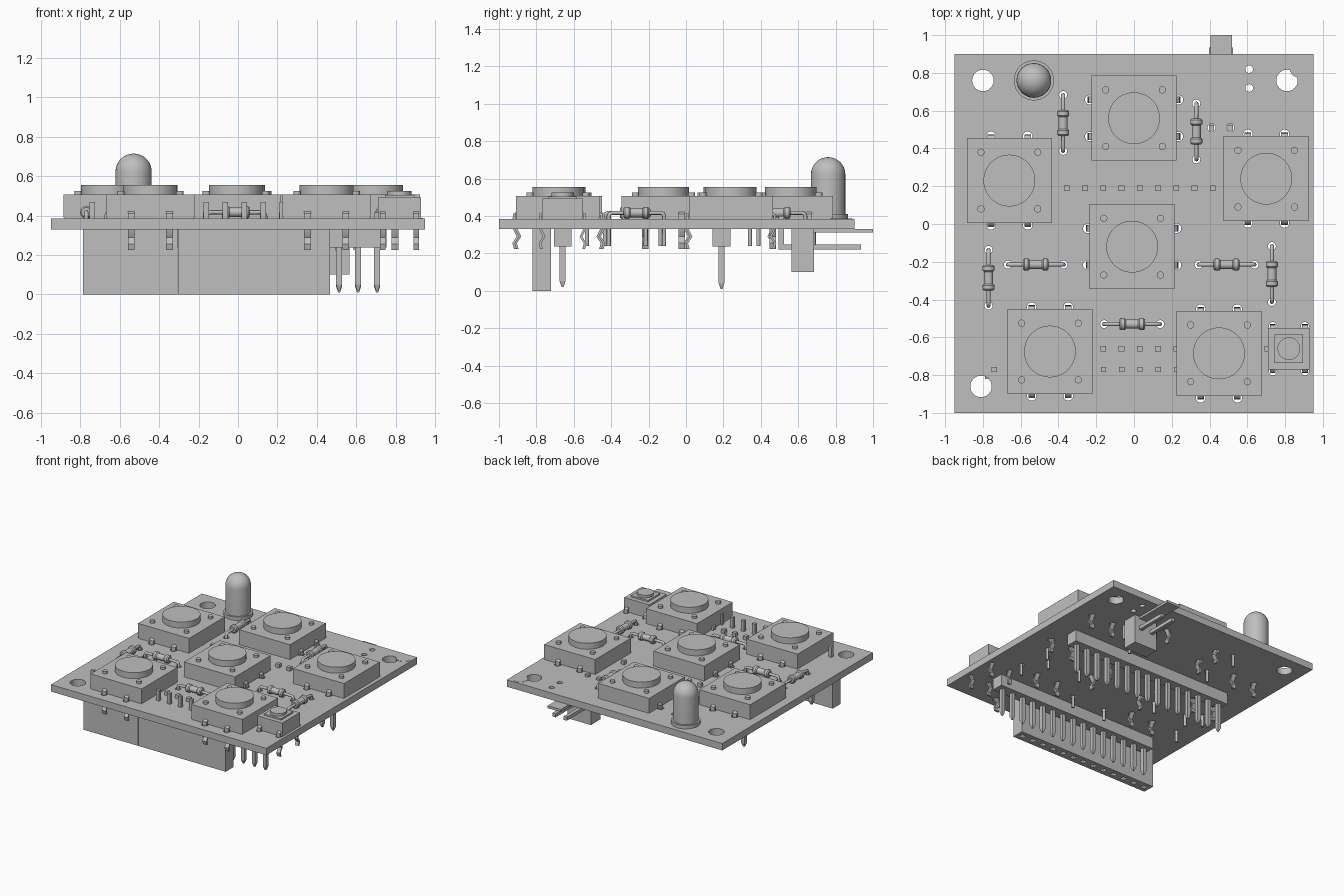
import bpy, bmesh, math
from mathutils import Matrix, Vector

cube = bpy.data.objects.get("Cube")
if cube:
    bpy.data.objects.remove(cube, do_unlink=True)

grey = bpy.data.materials.new("plain_grey")
grey.use_nodes = True
GREY = (0.52, 0.52, 0.52, 1)
grey.diffuse_color = GREY
grey.node_tree.nodes["Principled BSDF"].inputs["Base Color"].default_value = GREY

BOTTOM, TOP = 0.33, 0.385      # circuit board faces
PITCH = 0.0965                 # header pin spacing


def box(bm, x0, x1, y0, y1, z0, z1, taper=1.0):
    """Block; taper shrinks its lower end."""
    size = Vector((x1 - x0, y1 - y0, z1 - z0))
    mid = Vector((x0 + x1, y0 + y1, z0 + z1)) / 2
    for v in bmesh.ops.create_cube(bm, size=1)["verts"]:
        k = taper if v.co.z < 0 else 1
        v.co = mid + Vector((v.co.x * size.x * k, v.co.y * size.y * k, v.co.z * size.z))


def rod(bm, x, y, z0, z1, r, sides=32):
    bmesh.ops.create_cone(bm, cap_ends=True, segments=sides, radius1=r, radius2=r,
                          depth=z1 - z0, matrix=Matrix.Translation((x, y, (z0 + z1) / 2)))


def lathe(bm, profile, sides=32):
    """Spin (radius, height) points about z."""
    verts = [bm.verts.new((r, 0, z)) for r, z in profile]
    edges = [bm.edges.new(pair) for pair in zip(verts, verts[1:])]
    bmesh.ops.spin(bm, geom=verts + edges, cent=(0, 0, 0), axis=(0, 0, 1),
                   angle=math.tau, steps=sides)
    bmesh.ops.remove_doubles(bm, verts=bm.verts, dist=0.0004)


def pin(bm, x, y, low, high, w=0.03):
    """Square pin with a pointed lower end."""
    h = w / 2
    box(bm, x - h, x + h, y - h, y + h, low + 0.03, high)
    box(bm, x - h, x + h, y - h, y + h, low, low + 0.03, 0.35)


def leg(bm, x, y, out, width):
    """Kinked spring leg on the +y or -y side of a switch."""
    path = [(-0.02, 0.43), (0.005, 0.41), (0.01, 0.34), (-0.015, 0.29),
            (0.008, 0.255), (0, 0.225)]
    outline = path + [(a - 0.014, z) for a, z in reversed(path)]
    face = bm.faces.new([bm.verts.new((x - width / 2, y + out * a, z)) for a, z in outline])
    ext = bmesh.ops.extrude_face_region(bm, geom=[face])["geom"]
    moved = [e for e in ext if isinstance(e, bmesh.types.BMVert)]
    bmesh.ops.translate(bm, verts=moved, vec=(width, 0, 0))


def finish(bm, name, matrix=Matrix.Identity(4), smooth=False):
    bmesh.ops.recalc_face_normals(bm, faces=bm.faces)
    mesh = bpy.data.meshes.new(name)
    bm.to_mesh(mesh)
    bm.free()
    mesh.materials.append(grey)
    ob = bpy.data.objects.new(name, mesh)
    bpy.context.collection.objects.link(ob)
    ob.matrix_world = matrix
    activate(ob)
    if smooth:
        bpy.ops.object.shade_smooth_by_angle(angle=math.radians(35))
    return ob


def activate(ob):
    bpy.ops.object.select_all(action='DESELECT')
    ob.select_set(True)
    bpy.context.view_layer.objects.active = ob


def cut(ob, cutter_bm):
    cutter = finish(cutter_bm, "cutter")
    cutter.hide_render = True
    mod = ob.modifiers.new("holes", 'BOOLEAN')
    mod.operation, mod.solver, mod.object = 'DIFFERENCE', 'EXACT', cutter
    activate(ob)
    bpy.ops.object.modifier_apply(modifier="holes")
    bpy.data.objects.remove(cutter, do_unlink=True)


# Part positions: switches (x, y, turned), resistors (x, y, along y)
switches = [(0, 0.56, True), (-0.01, -0.12, True), (-0.66, 0.23, False),
            (0.70, 0.24, False), (-0.445, -0.675, False), (0.45, -0.685, False)]
resistors = [(-0.375, 0.535, True), (0.33, 0.49, True), (-0.77, -0.285, True),
             (0.73, -0.265, True), (-0.52, -0.215, False), (0.49, -0.215, False),
             (-0.01, -0.53, False)]
signs = [(a, b) for a in (-1, 1) for b in (-1, 1)]

# Circuit board with mounting and lead holes
bm = bmesh.new()
box(bm, -0.95, 0.95, -1, 0.9, BOTTOM, TOP)
board = finish(bm, "circuit_board")
holes = [(-0.8, 0.76, 0.057), (0.81, 0.76, 0.057), (-0.81, -0.86, 0.057)]
holes += [(0.61, y, 0.02) for y in (0.72, 0.82)] + [(x, 0.51, 0.021) for x in (0.41, 0.51)]
for x, y, turned in switches:
    for a, b in signs:
        dx, dy = (b * 0.235, a * 0.097) if turned else (a * 0.097, b * 0.235)
        holes.append((x + dx, y + dy, 0.025))
for x, y, along in resistors:
    for s in (-1, 1):
        holes.append((x, y + s * 0.148, 0.021) if along else (x + s * 0.148, y, 0.021))
holes += [(0.82 + a * 0.085, -0.66 + b * 0.12, 0.021) for a, b in signs]
bm = bmesh.new()
for x, y, r in holes:
    rod(bm, x, y, BOTTOM - 0.1, TOP + 0.1, r, 24)
cut(board, bm)

# Round tab at the corner
bm = bmesh.new()
rod(bm, 0.88, 0.83, BOTTOM, TOP + 0.002, 0.057)
finish(bm, "corner_disc")

# Large push switches
for x, y, turned in switches:
    bm = bmesh.new()
    box(bm, -0.22, 0.22, -0.22, 0.22, TOP, 0.495)
    box(bm, -0.225, 0.225, -0.225, 0.225, 0.39, 0.507)
    rod(bm, 0, 0, 0.5, 0.555, 0.137, 48)
    for a, b in signs:
        rod(bm, a * 0.15, b * 0.15, 0.5, 0.525, 0.019, 16)
        leg(bm, a * 0.097, b * 0.235, b, 0.035)
    turn = Matrix.Rotation(math.pi / 2 if turned else 0, 4, 'Z')
    finish(bm, "push_switch", Matrix.Translation((x, y, 0)) @ turn, True)

# Small push switch
bm = bmesh.new()
box(bm, -0.11, 0.11, -0.11, 0.11, TOP, 0.493)
box(bm, -0.075, 0.075, -0.075, 0.075, 0.49, 0.505)
rod(bm, 0, 0, 0.5, 0.525, 0.06)
for a, b in signs:
    leg(bm, a * 0.085, b * 0.12, b, 0.03)
finish(bm, "small_switch", Matrix.Translation((0.82, -0.66, 0)), True)

# Domed lamp
dome = [(0.092 * math.cos(t * math.pi / 16), 0.623 + 0.092 * math.sin(t * math.pi / 16))
        for t in range(8)]
bm = bmesh.new()
lathe(bm, [(0, TOP), (0.106, TOP), (0.106, 0.412), (0.092, 0.412)] + dome + [(0, 0.715)])
finish(bm, "lamp", Matrix.Translation((-0.53, 0.76, 0)), True)

# Resistors: waisted body and bent leads
half = [(0.024, 0), (0.024, 0.032), (0.032, 0.04), (0.032, 0.06), (0.025, 0.068), (0, 0.068)]
profile = [(r, -z) for r, z in reversed(half[1:])] + half[1:]
for x, y, along in resistors:
    place = Matrix.Translation((x, y, 0)) @ Matrix.Rotation(math.pi / 2 if along else 0, 4, 'Z')
    bm = bmesh.new()
    lathe(bm, profile, 20)
    lift = Matrix.Translation((0, 0, 0.417)) @ Matrix.Rotation(math.pi / 2, 4, 'Y')
    finish(bm, "resistor_body", place @ lift, True)
    curve = bpy.data.curves.new("resistor_leads", 'CURVE')
    curve.dimensions, curve.bevel_depth, curve.bevel_resolution = '3D', 0.011, 2
    curve.use_fill_caps = True
    for s in (-1, 1):
        path = [(0.06, 0.417), (0.13, 0.417), (0.143, 0.412), (0.148, 0.399), (0.148, 0.24)]
        spline = curve.splines.new('POLY')
        spline.points.add(len(path) - 1)
        for p, (a, z) in zip(spline.points, path):
            p.co = (s * a, 0, z, 1)
    curve.materials.append(grey)
    leads = bpy.data.objects.new("resistor_leads", curve)
    bpy.context.collection.objects.link(leads)
    leads.matrix_world = place
    activate(leads)
    bpy.ops.object.convert(target='MESH')

# Two long pin headers under the board
for name, y, low in (("rear_header", 0.19, 0.01), ("front_header", -0.66, 0.02)):
    bm = bmesh.new()
    box(bm, -0.695, 0.755, y - 0.047, y + 0.047, 0.238, BOTTOM)
    for i in range(15):
        pin(bm, -0.645 + i * PITCH, y, low, 0.415)
    finish(bm, name)

# Front socket strip in three blocks, with open slots below
start = -0.74
for count in (5, 4, 4):
    end = start + (count - 1) * PITCH
    bm = bmesh.new()
    box(bm, start - 0.048, end + 0.048, -0.82, -0.723, 0, BOTTOM)
    block = finish(bm, "socket_block")
    slots, pins = bmesh.new(), bmesh.new()
    for i in range(count):
        x = start + i * PITCH
        box(slots, x - 0.018, x + 0.018, -0.79, -0.753, -0.1, 0.12)
        box(pins, x - 0.014, x + 0.014, -0.783, -0.757, BOTTOM - 0.02, 0.47)
    cut(block, slots)
    finish(pins, "socket_pins")
    start = end + PITCH

# Angled rear connector
bm = bmesh.new()
box(bm, 0.36, 0.565, 0.565, 0.685, 0.1, BOTTOM)
finish(bm, "angled_connector")
bm = bmesh.new()
box(bm, 0.405, 0.52, 0.685, 1.0, 0.312, 0.332)
finish(bm, "connector_blade")
bm = bmesh.new()
for x in (0.41, 0.51):
    box(bm, x - 0.014, x + 0.014, 0.495, 0.935, 0.22, 0.248)
    box(bm, x - 0.014, x + 0.014, 0.495, 0.523, 0.22, 0.4)
finish(bm, "connector_pins")
